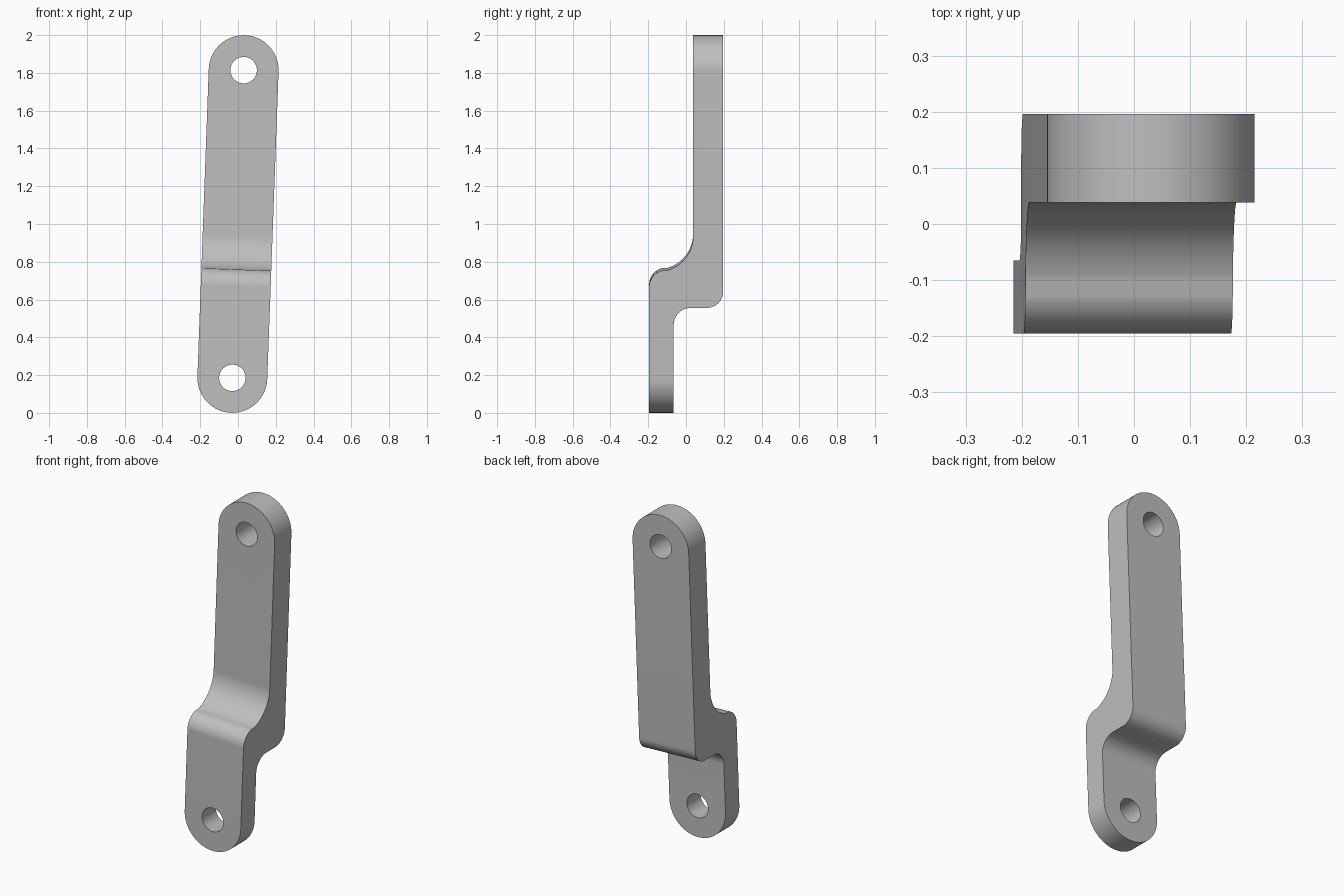
import bpy, bmesh, math
from mathutils import Matrix

cube = bpy.data.objects.get("Cube")
if cube:
    bpy.data.objects.remove(cube, do_unlink=True)

RADIUS, HOLE, HALF = 0.185, 0.07, 0.815   # end radius, hole radius, half hole spacing
TILT = math.atan2(0.06, 1.63)             # lean of the link towards +x

steel = bpy.data.materials.new("grey_steel")
steel.use_nodes = True
colour = (0.52, 0.52, 0.52, 1)
steel.diffuse_color = colour
steel.node_tree.nodes["Principled BSDF"].inputs["Base Color"].default_value = colour


def arc(cx, cy, r, start, end, steps=16):
    angles = [math.radians(start + (end - start) * i / steps) for i in range(steps + 1)]
    return [(cx + r * math.cos(a), cy + r * math.sin(a)) for a in angles]


def prism(name, points, place, direction):
    """Extrude a closed outline along a direction."""
    bm = bmesh.new()
    face = bm.faces.new([bm.verts.new(place(a, b)) for a, b in points])
    new = bmesh.ops.extrude_face_region(bm, geom=[face])["geom"]
    bmesh.ops.translate(bm, vec=direction,
                        verts=[v for v in new if isinstance(v, bmesh.types.BMVert)])
    bmesh.ops.recalc_face_normals(bm, faces=bm.faces)
    mesh = bpy.data.meshes.new(name)
    bm.to_mesh(mesh)
    bm.free()
    mesh.materials.append(steel)
    obj = bpy.data.objects.new(name, mesh)
    bpy.context.collection.objects.link(obj)
    return obj


def boolean(target, cutter, operation):
    mod = target.modifiers.new(operation, "BOOLEAN")
    mod.object, mod.operation, mod.solver = cutter, operation, "EXACT"
    cutter.hide_render = True
    bpy.ops.object.select_all(action="DESELECT")
    bpy.context.view_layer.objects.active = target
    target.select_set(True)
    bpy.ops.object.modifier_apply(modifier=mod.name)
    bpy.data.objects.remove(cutter, do_unlink=True)


# Side profile (y, z) of the stepped bar, overlong at both ends
front, back, top = -0.195, 0.196, 2.1
profile = [(-0.065, -0.1), (front, -0.1)]
profile += arc(-0.105, 0.672, 0.09, 180, 105)          # front shoulder
profile += arc(-0.15, 0.942, 0.188, 285, 360, 24)      # front hollow
profile += [(0.038, top), (back, top)]
profile += arc(back - 0.085, 0.647, 0.085, 0, -90)     # back heel
profile += arc(0.025, 0.472, 0.09, 90, 180)            # back hollow
link = prism("offset_link", profile, lambda y, z: (-0.4, y, z), (0.8, 0, 0))

# Rounded outline of the ends, then the two pin holes
outline = arc(0, 1 + HALF, RADIUS, 0, 180, 48) + arc(0, 1 - HALF, RADIUS, 180, 360, 48)
xz = lambda x, z: (x, -0.5, z)
boolean(link, prism("outline_cutter", outline, xz, (0, 1, 0)), "INTERSECT")
for side in (-1, 1):
    circle = arc(0, 1 + side * HALF, HOLE, 0, 360, 48)[:-1]
    boolean(link, prism("hole_cutter", circle, xz, (0, 1, 0)), "DIFFERENCE")

# Lean the finished link about its middle
link.data.transform(Matrix.Translation((0, 0, 1)) @ Matrix.Rotation(TILT, 4, "Y")
                    @ Matrix.Translation((0, 0, -1)))
bpy.ops.object.shade_smooth_by_angle(angle=math.radians(30))
